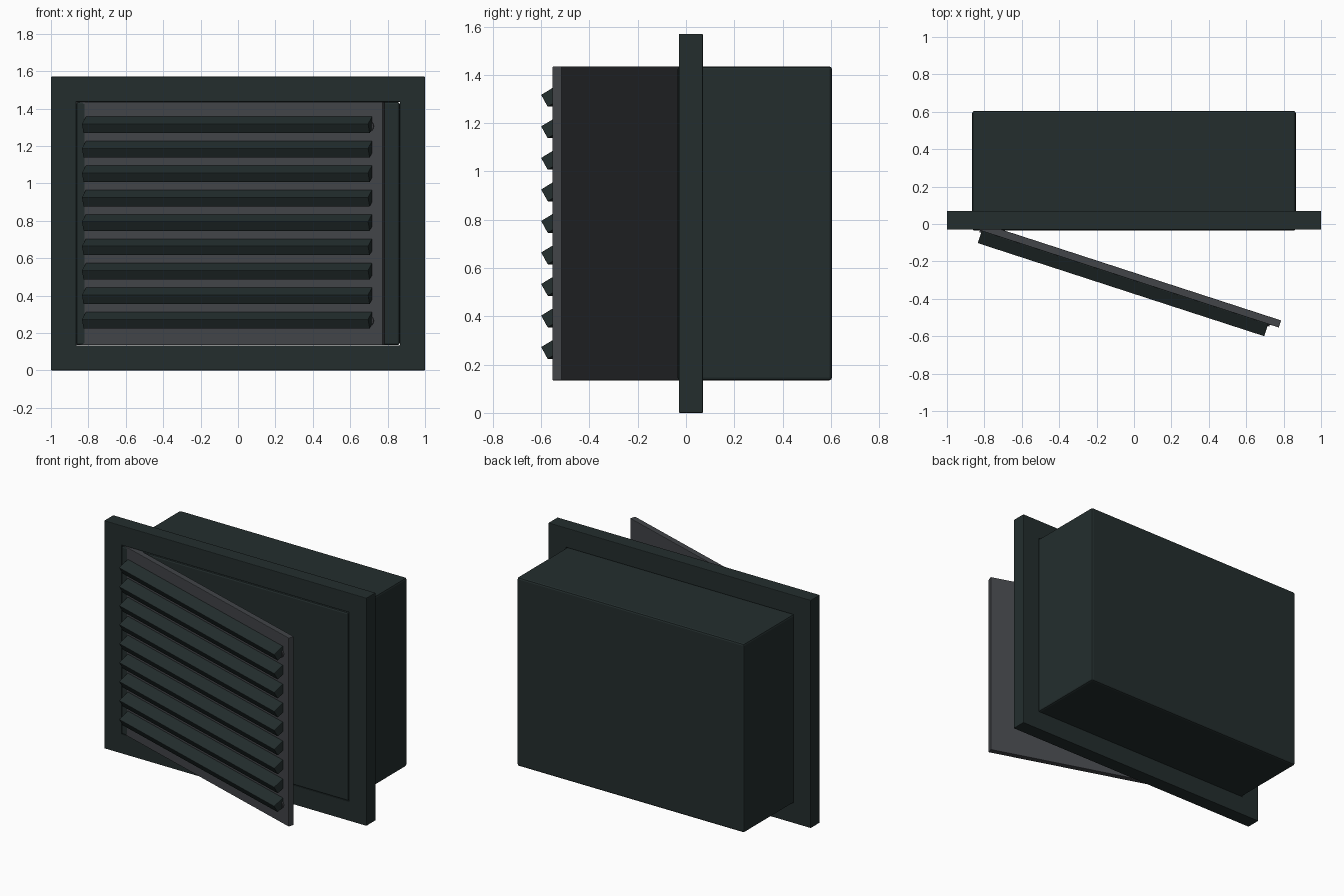
import bpy, math
from mathutils import Matrix, Vector

if "Cube" in bpy.data.objects:
    bpy.data.objects.remove(bpy.data.objects["Cube"])


def material(name, rgb):
    m = bpy.data.materials.new(name)
    m.diffuse_color = (*rgb, 1)
    m.use_nodes = True
    m.node_tree.nodes["Principled BSDF"].inputs["Base Color"].default_value = m.diffuse_color
    return m


green = material("dark green", (0.017, 0.027, 0.027))
grey = material("door grey", (0.054, 0.058, 0.065))


def finish(ob, name, mat, bevel):
    ob.name = name
    ob.data.materials.append(mat)
    if bevel:
        mod = ob.modifiers.new("bevel", 'BEVEL')
        mod.width = bevel
        mod.segments = 2
    return ob


def box(name, size, centre, mat, bevel=0.0):
    bpy.ops.mesh.primitive_cube_add(size=1)
    ob = bpy.context.object
    ob.data.transform(Matrix.Diagonal((*size, 1)))
    ob.location = centre
    return finish(ob, name, mat, bevel)


MID = 0.785  # mid height

# Housing
box("housing", (1.73, 0.64, 1.30), (0, 0.285, MID), green, 0.012)

# Wall flange: rectangular ring around the housing
outer = [(-1, 0), (1, 0), (1, 1.57), (-1, 1.57)]
inner = [(-0.866, MID - 0.651), (0.866, MID - 0.651),
         (0.866, MID + 0.651), (-0.866, MID + 0.651)]
verts = [(x, y, z) for y in (-0.03, 0.07) for loop in (outer, inner) for x, z in loop]
faces = []
for i in range(4):
    j = (i + 1) % 4
    faces += [(i, j, 4 + j, 4 + i),              # front
              (8 + j, 8 + i, 12 + i, 12 + j),    # back
              (j, i, 8 + i, 8 + j),              # outer rim
              (4 + i, 4 + j, 12 + j, 12 + i)]    # inner rim
mesh = bpy.data.meshes.new("flange")
mesh.from_pydata(verts, [], faces)
flange = bpy.data.objects.new("flange", mesh)
bpy.context.collection.objects.link(flange)
finish(flange, "flange", green, 0.004)

# Door, hinged on the left edge and swung open
hinge = Matrix.Translation((-0.865, 0, MID)) @ Matrix.Rotation(math.radians(-18), 4, 'Z')


def on_door(ob, u, v, w, turn=Matrix()):
    ob.matrix_world = hinge @ Matrix.Translation(Vector((u, v, w))) @ turn


on_door(box("door_panel", (1.73, 0.04, 1.30), (0, 0, 0), grey, 0.003), 0.865, 0, 0)

# Tilted louvre slats
tilt = Matrix.Rotation(math.radians(30), 4, 'X')
for i in range(-4, 5):
    slat = box("louvre_slat", (1.61, 0.08, 0.058), (0, 0, 0), green, 0.003)
    on_door(slat, 0.865, -0.04, 0.005 + i * 0.1306, tilt)

# Screws in the door corners
for u in (-0.785, 0.785):
    for w in (-0.52, 0.52):
        bpy.ops.mesh.primitive_cylinder_add(vertices=16, radius=0.03, depth=0.02)
        screw = finish(bpy.context.object, "screw", grey, 0)
        bpy.ops.object.shade_smooth_by_angle()
        on_door(screw, 0.865 + u, -0.02, w, Matrix.Rotation(math.pi / 2, 4, 'X'))
